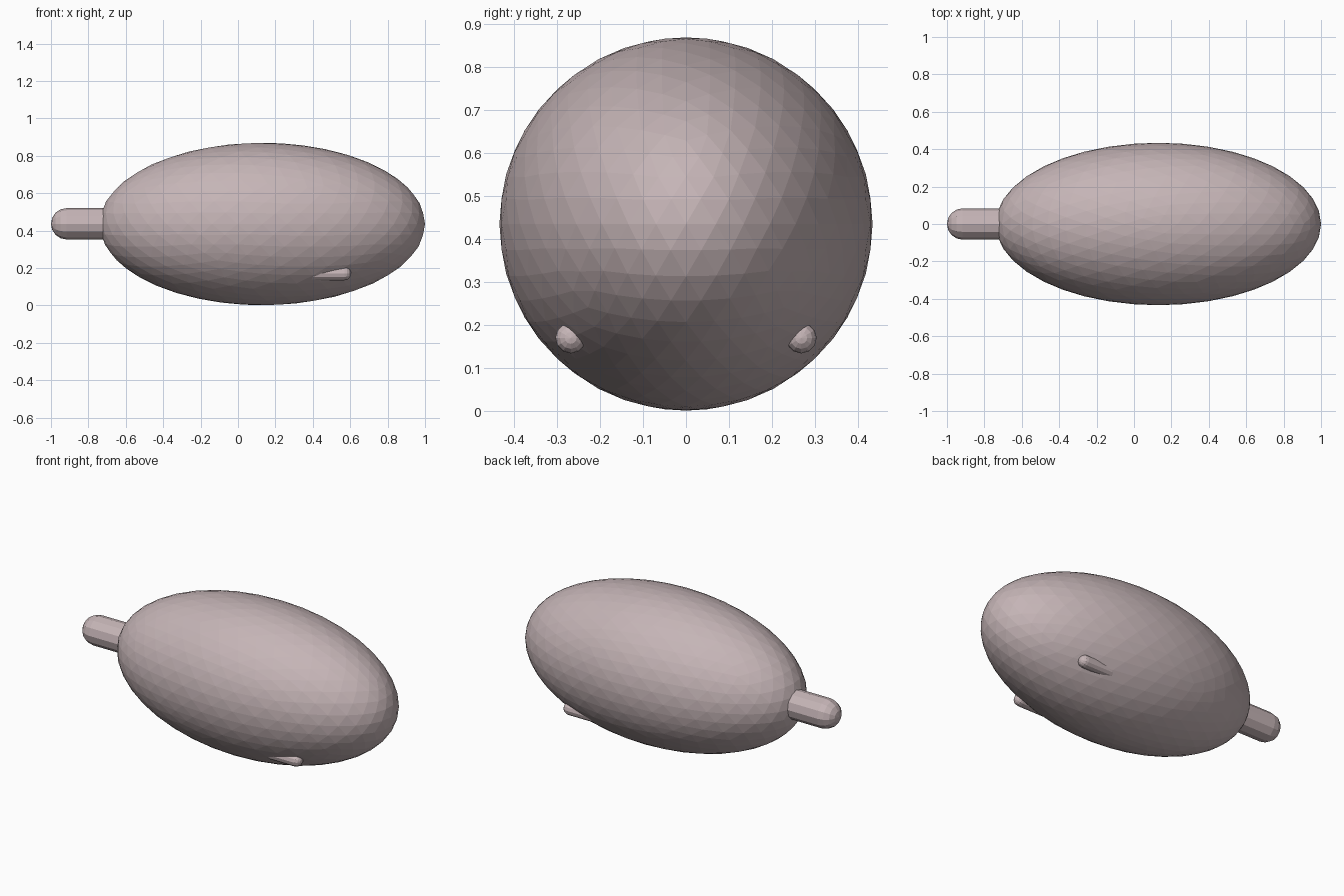
import bpy, bmesh
from math import sin, cos, pi, sqrt
from mathutils import Matrix

if "Cube" in bpy.data.objects:
    bpy.data.objects.remove(bpy.data.objects["Cube"])

mat = bpy.data.materials.new("dusty_pink")
mat.diffuse_color = (0.56, 0.46, 0.47, 1)
mat.use_nodes = True
mat.node_tree.nodes["Principled BSDF"].inputs["Base Color"].default_value = mat.diffuse_color


def finish(name, bm):
    bmesh.ops.recalc_face_normals(bm, faces=bm.faces)
    me = bpy.data.meshes.new(name)
    bm.to_mesh(me)
    bm.free()
    me.materials.append(mat)
    ob = bpy.data.objects.new(name, me)
    bpy.context.collection.objects.link(ob)
    return ob


def capsule(name, x0, x1, y, z, r, sides=12, steps=4):
    """Round-ended rod along x between the tips x0 and x1."""
    left = [(x0 + r - r * cos(i * pi / 2 / steps), r * sin(i * pi / 2 / steps))
            for i in range(1, steps + 1)]
    profile = left + [(x0 + x1 - x, rad) for x, rad in reversed(left)]
    bm = bmesh.new()
    rings = [[bm.verts.new((x, y + rad * cos(2 * pi * k / sides),
                            z + rad * sin(2 * pi * k / sides)))
              for k in range(sides)] for x, rad in profile]
    for a, b in zip(rings, rings[1:]):
        for k in range(sides):
            n = (k + 1) % sides
            bm.faces.new((a[k], a[n], b[n], b[k]))
    for tip, ring in ((x0, rings[0]), (x1, rings[-1])):
        v = bm.verts.new((tip, y, z))
        for k in range(sides):
            bm.faces.new((v, ring[k], ring[(k + 1) % sides]))
    return finish(name, bm)


# Faceted egg-shaped body
bm = bmesh.new()
bmesh.ops.create_icosphere(bm, subdivisions=4, radius=1)
bmesh.ops.transform(bm, verts=bm.verts, matrix=Matrix.Translation((0.13, 0, 0.435))
                    @ Matrix.Diagonal((0.87, 0.434, 0.434, 1)))
finish("body", bm)

# Tail stub
capsule("tail", -1.0, -0.55, 0, 0.436, 0.084)

# Pair of small nubs under the front
for side, y in (("left", 0.268), ("right", -0.268)):
    capsule("nub_" + side, 0.34, 0.605, y, 0.17, 0.036)
